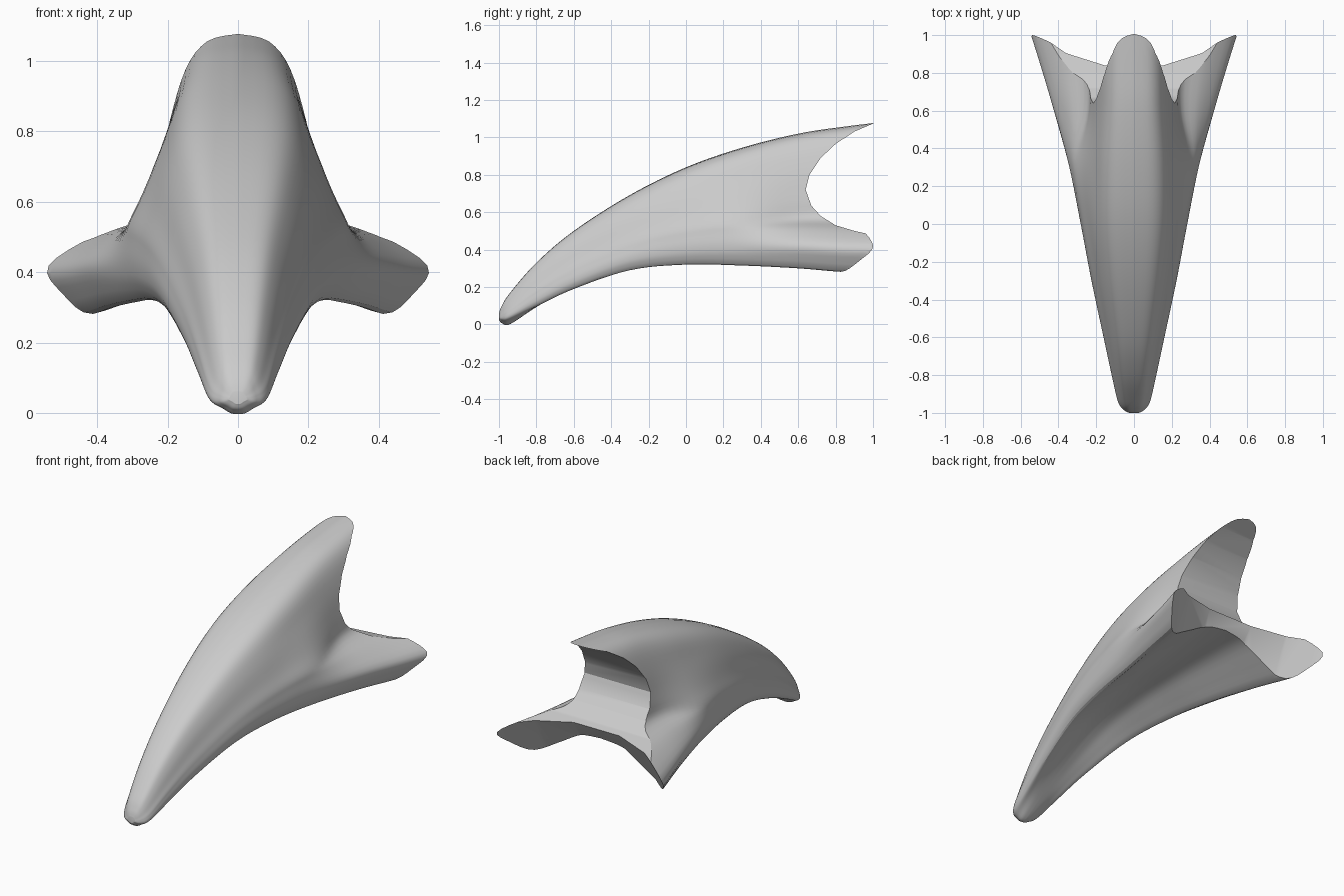
import bpy, bmesh, math

cube = bpy.data.objects.get("Cube")
if cube:
    bpy.data.objects.remove(cube)

grey = bpy.data.materials.new("plain_grey")
grey.use_nodes = True
grey.diffuse_color = (0.6, 0.6, 0.6, 1)
grey.node_tree.nodes["Principled BSDF"].inputs["Base Color"].default_value = (0.6, 0.6, 0.6, 1)


def smooth_path(pts, steps):
    """Catmull-Rom curve through points of any dimension."""
    out = []
    for i in range(len(pts) - 1):
        quad = [pts[max(i - 1, 0)], pts[i], pts[i + 1], pts[min(i + 2, len(pts) - 1)]]
        for s in range(steps):
            t = s / steps
            out.append([b + t * (c - a) / 2 + t * t * (2 * a - 5 * b + 4 * c - d) / 2
                        + t ** 3 * (3 * b - a - 3 * c + d) / 2 for a, b, c, d in zip(*quad)])
    return out + [list(pts[-1])]


def loft(name, rings):
    """Closed solid through matching rings of points."""
    bm = bmesh.new()
    loops = [[bm.verts.new(p) for p in ring] for ring in rings]
    n = len(loops[0])
    for a, b in zip(loops, loops[1:]):
        for i in range(n):
            bm.faces.new((a[i], a[(i + 1) % n], b[(i + 1) % n], b[i]))
    bm.faces.new(loops[0])
    bm.faces.new(loops[-1])
    bmesh.ops.recalc_face_normals(bm, faces=bm.faces)
    mesh = bpy.data.meshes.new(name)
    bm.to_mesh(mesh)
    bm.free()
    obj = bpy.data.objects.new(name, mesh)
    bpy.context.collection.objects.link(obj)
    mesh.materials.append(grey)
    return obj


def section(y, top, rim, ridge, root, wing, groove):
    """Cross-section: rounded ridge, full flank, flared wing, hollow underside."""
    h = top - rim
    flare = wing - root
    half = [(0, top), (.47 * ridge, top - .02 * h), (.77 * ridge, top - .1 * h),
            (ridge, top - .28 * h), (ridge + .6 * (root - ridge), top - .5 * h),
            (root, top - .63 * h), (root + .55 * flare, top - .71 * h),
            (wing, top - .82 * h), (.97 * wing, top - .92 * h), (.85 * wing, rim),
            (.58 * wing, rim + .4 * groove), (.28 * wing, rim + .88 * groove),
            (0, rim + groove)]
    half = smooth_path(half, 4)
    return [(x, y, z) for x, z in half] + [(-x, y, z) for x, z in half[-2:0:-1]]


# Stations: y, top, rim, ridge, root, wing, groove
stations = [
    (-1, .06, .035, .018, .024, .026, -.01),
    (-.985, .1, .025, .04, .05, .053, -.018),
    (-.94, .17, .03, .062, .08, .085, -.028),
    (-.8, .33, .098, .09, .113, .118, -.005),
    (-.6, .5, .19, .122, .152, .161, .02),
    (-.3, .692, .29, .168, .212, .225, .055),
    (0, .84, .32, .203, .268, .282, .085),
    (.3, .945, .315, .21, .308, .342, .115),
    (.6, 1.02, .3, .196, .252, .42, .145),
    (.85, 1.058, .28, .193, .255, .492, .17),
    (1.15, 1.094, .27, .18, .28, .585, .17),
]
body = loft("curved_body", [section(*s) for s in smooth_path(stations, 6)])

# Rounded notch cut across the back
notch = [(1.12, 1.13), (1, 1.074), (.9, 1.031), (.8, .965), (.72, .89), (.66, .8),
         (.64, .72), (.67, .635), (.72, .58), (.8, .53), (.9, .5), (1, .478),
         (1.4, .42), (1.4, 1.13)]
notch_cutter = loft("notch_cutter", [[(x, y, z) for y, z in notch] for x in (-1, 1)])

# Swept-back trailing face between the wing tips, leaning under
trail = [(.9, 1.35), (.515, 1.025), (.36, .905), (.15, .828)]
plan = [(.9, 1.6)] + trail + [(-x, y) for x, y in reversed(trail)] + [(-.9, 1.6)]
trail_cutter = loft("trailing_cutter", [[(x, y + .54 * (z - .5), z) for x, y in plan]
                                        for z in (.05, .61)])

for cutter in (notch_cutter, trail_cutter):
    cutter.hide_render = True
    mod = body.modifiers.new(cutter.name, "BOOLEAN")
    mod.operation = "DIFFERENCE"
    mod.solver = "EXACT"
    mod.object = cutter

# Bake the cuts, then discard the cutters
bpy.context.view_layer.update()
graph = bpy.context.evaluated_depsgraph_get()
cut_mesh = bpy.data.meshes.new_from_object(body.evaluated_get(graph))
body.modifiers.clear()
body.data = cut_mesh
for cutter in (notch_cutter, trail_cutter):
    bpy.data.objects.remove(cutter)

bpy.ops.object.select_all(action="DESELECT")
body.select_set(True)
bpy.context.view_layer.objects.active = body
bpy.ops.object.shade_smooth_by_angle(angle=math.radians(25))
